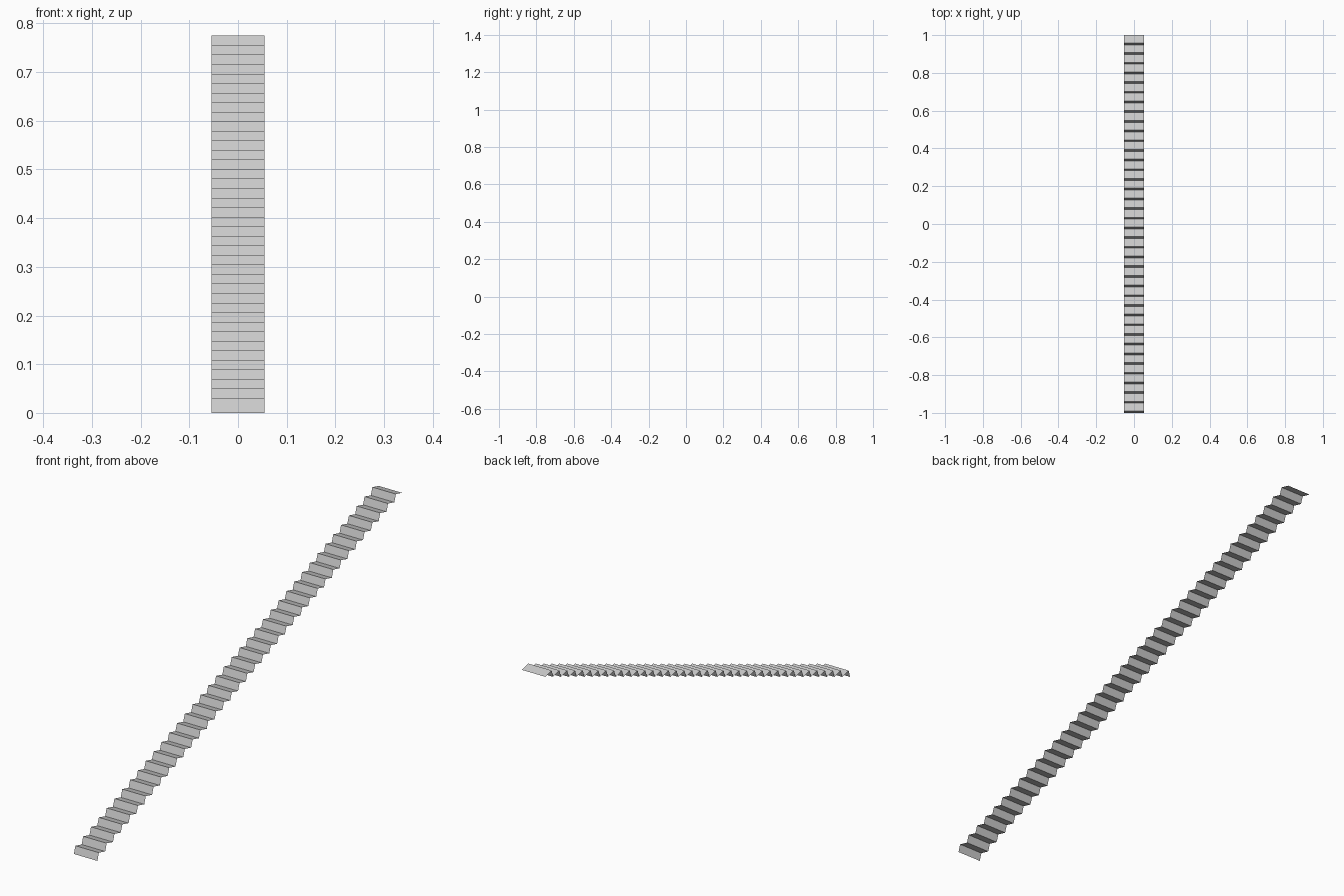
import bpy, bmesh

if "Cube" in bpy.data.objects:
    bpy.data.objects.remove(bpy.data.objects["Cube"])

STEPS = 39
HALF_WIDTH = 0.054
RUN = 2.0 / STEPS        # depth of one step
RISE = 0.0196            # net climb of one step
RISER_H = 0.0302         # riser height, tread falls back from its top
LEAN = 0.010             # backward lean of the riser

# Saw-tooth stair profile in the YZ plane
profile = []
for i in range(STEPS):
    y, z = -1 + i * RUN, i * RISE
    profile += [(y, z), (y + LEAN, z + RISER_H)]
profile.append((1.0, STEPS * RISE))

# Sweep the profile across the width as one thin sheet
bm = bmesh.new()
rows = [[bm.verts.new((x, y, z)) for x in (-HALF_WIDTH, HALF_WIDTH)] for y, z in profile]
for a, b in zip(rows, rows[1:]):
    bm.faces.new((a[0], a[1], b[1], b[0]))

mesh = bpy.data.meshes.new("stair_flight")
bm.to_mesh(mesh)
bm.free()
stairs = bpy.data.objects.new("stair_flight", mesh)
bpy.context.collection.objects.link(stairs)
